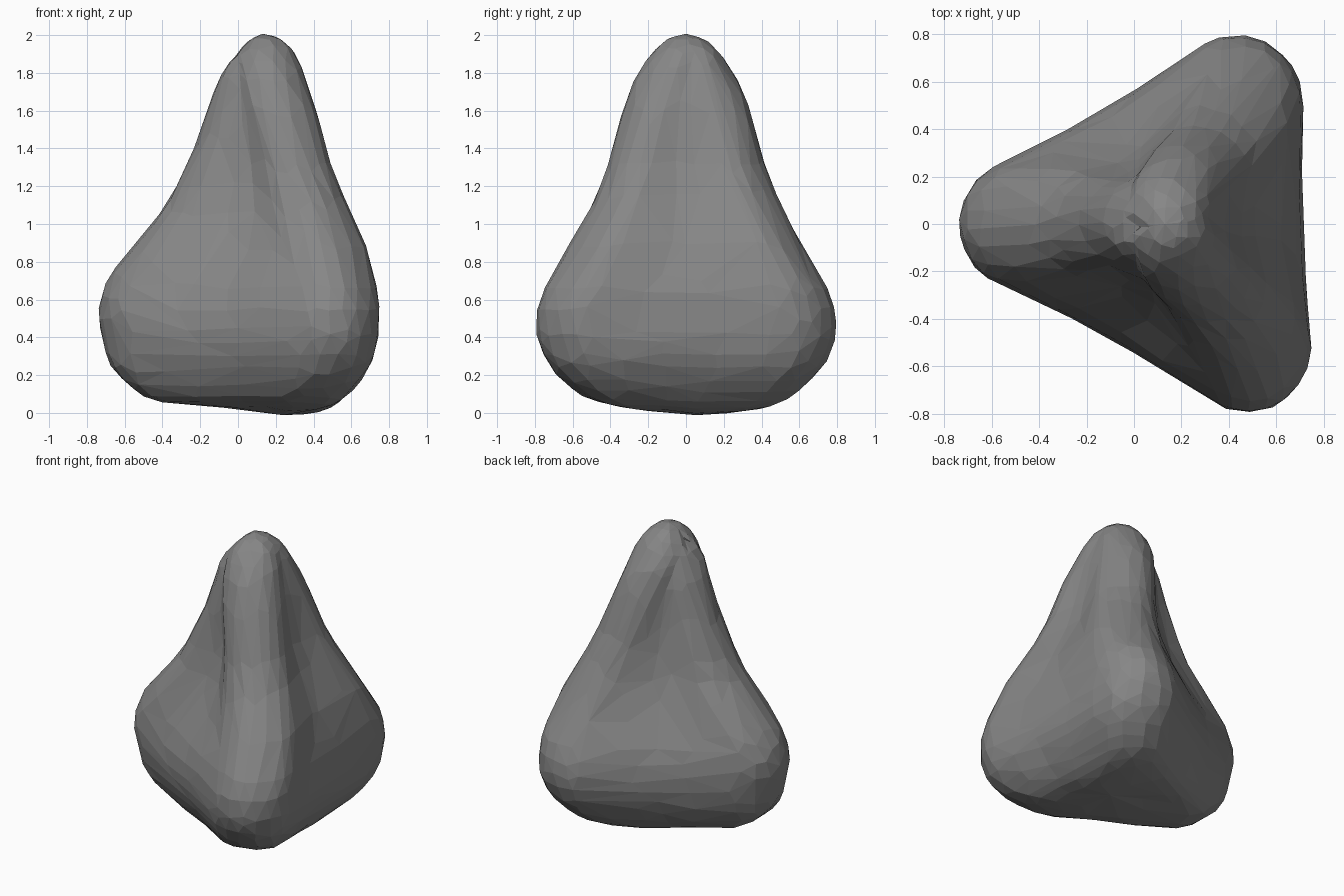
import bpy, bmesh, math
from mathutils import Vector, noise

if "Cube" in bpy.data.objects:
    bpy.data.objects.remove(bpy.data.objects["Cube"])

# Boulder sections: height, left x, right x, half depth, corner radius, hollow of the sides
SECTIONS = [
    (0.05, -.45, .50, .49, .20, .00), (0.12, -.56, .61, .61, .22, .01),
    (0.24, -.68, .71, .73, .25, .02), (0.38, -.72, .745, .80, .27, .03),
    (0.52, -.75, .75, .80, .27, .04), (0.65, -.72, .745, .76, .27, .06),
    (0.75, -.67, .72, .70, .26, .08), (0.90, -.55, .68, .61, .25, .09),
    (1.08, -.38, .59, .51, .23, .09), (1.30, -.28, .50, .42, .21, .07),
    (1.47, -.20, .45, .38, .20, .05), (1.65, -.15, .40, .325, .20, .03),
    (1.80, -.09, .345, .26, .18, .01), (1.91, -.02, .30, .19, .15, .00),
    (1.98, .05, .23, .11, .09, .00)]
HOLLOW = (.75, .5, .6)       # front-left, right and back-left sides
ARC, EDGE = 6, 9


def section(z, left, right, half, r, sag):
    """Rounded triangle with one lobe at the left and two at the right."""
    back = .035 * half / .8  # the back lobe lies a little further left
    centres = [Vector((left + r, 0)), Vector((right - r, r - half)),
               Vector((right - r - back, half - r))]
    normals = []
    for k in range(3):
        d = centres[(k + 1) % 3] - centres[k]
        normals.append(math.atan2(-d.x, d.y))
    pts = []
    for k in range(3):
        a0, a1 = normals[k - 1], normals[k]
        turn = (a1 - a0) % math.tau
        for i in range(ARC):
            a = a0 + turn * (i + 1) / (ARC + 1)
            pts.append(centres[k] + r * Vector((math.cos(a), math.sin(a))))
        n = Vector((math.cos(a1), math.sin(a1)))
        for i in range(EDGE):
            t = i / (EDGE - 1)
            p = centres[k].lerp(centres[(k + 1) % 3], t)
            dip = sag * HOLLOW[k] * abs(math.sin(math.pi * t)) ** 1.5
            pts.append(p + n * (r - dip))
    return [Vector((p.x, p.y, z)) for p in pts]


# Loft the sections and close both ends
bm = bmesh.new()
rings = [[bm.verts.new(p) for p in section(*s)] for s in SECTIONS]
count = len(rings[0])
for low, high in zip(rings, rings[1:]):
    for i in range(count):
        j = (i + 1) % count
        bm.faces.new((low[i], low[j], high[j], high[i]))
tip = bm.verts.new((.13, 0, 2.01))
inner = [bm.verts.new(v.co.lerp(Vector((.25, .05, .03)), .45)) for v in rings[0]]
base = bm.verts.new((.25, .05, .03))
for i in range(count):
    j = (i + 1) % count
    bm.faces.new((rings[-1][i], rings[-1][j], tip))
    bm.faces.new((inner[i], inner[j], rings[0][j], rings[0][i]))
    bm.faces.new((base, inner[j], inner[i]))

# Tilt the underside so it rests on the right, then roughen the stone
for v in bm.verts:
    low = max(0, 1 - v.co.z / .25)
    v.co.z -= low * .06 * max(0, 1 - math.hypot(v.co.x - .36, v.co.y - .1) / .6)
    if v is not tip:
        v.co += noise.noise_vector(v.co * 6 + Vector((3, 7, 1))) * .02
bmesh.ops.recalc_face_normals(bm, faces=bm.faces)
mesh = bpy.data.meshes.new("boulder")
bm.to_mesh(mesh)
bm.free()
boulder = bpy.data.objects.new("boulder", mesh)
bpy.context.collection.objects.link(boulder)

# Round the loft, then cut it into irregular low-poly facets
boulder.modifiers.new("rounding", 'SUBSURF').levels = 1
boulder.modifiers["rounding"].render_levels = 1
boulder.modifiers.new("facets", 'DECIMATE').ratio = 0.15

# Dark grey stone
stone = bpy.data.materials.new("dark_stone")
stone.diffuse_color = (.24, .24, .24, 1)
stone.use_nodes = True
stone.node_tree.nodes["Principled BSDF"].inputs["Base Color"].default_value = stone.diffuse_color
mesh.materials.append(stone)
